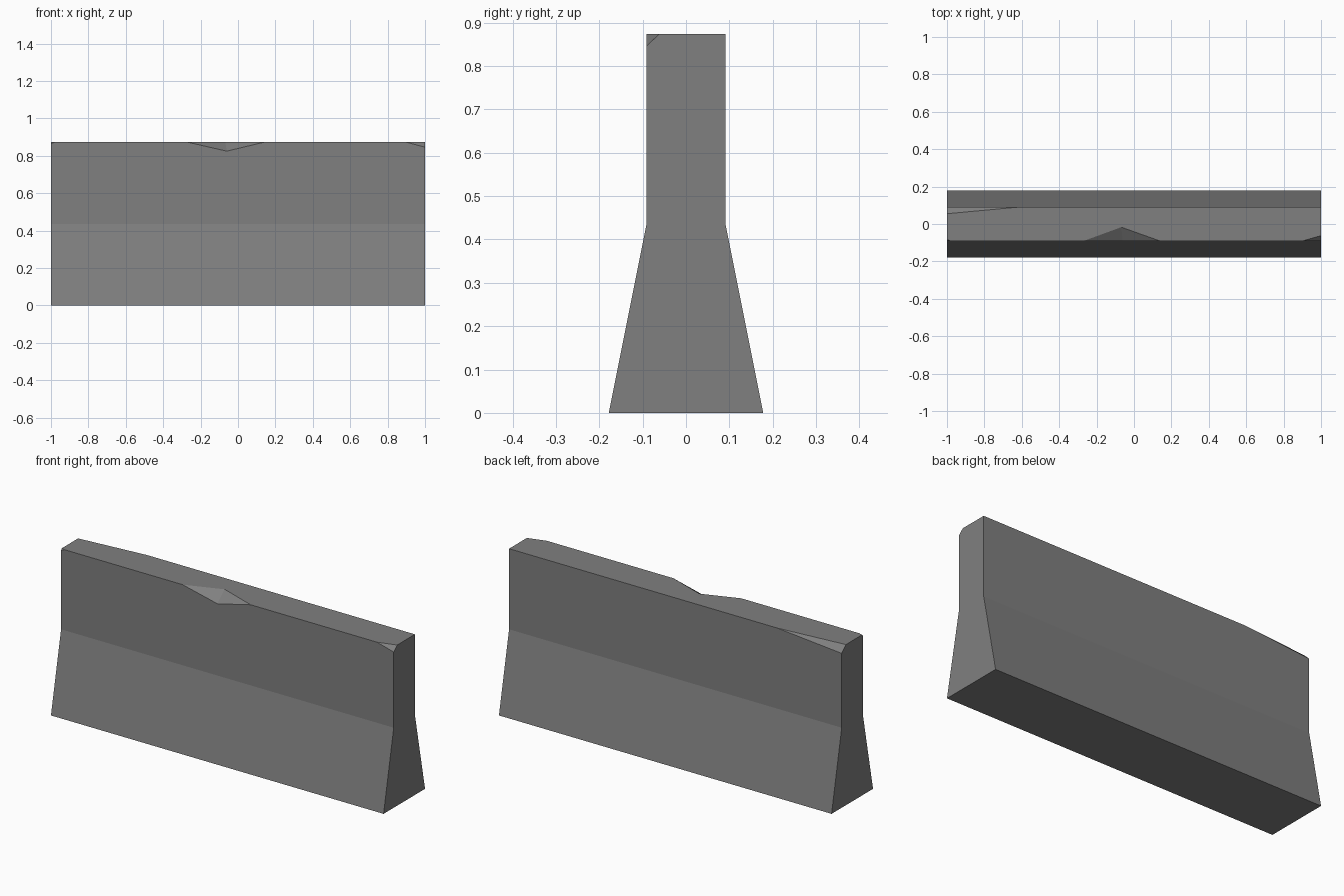
import bpy, bmesh
from mathutils import Vector

if "Cube" in bpy.data.objects:
    bpy.data.objects.remove(bpy.data.objects["Cube"])

TOP, KNEE, HALF_TOP, HALF_BASE = 0.873, 0.435, 0.091, 0.178

concrete = bpy.data.materials.new("concrete_grey")
concrete.diffuse_color = (0.214, 0.214, 0.214, 1)
concrete.use_nodes = True
concrete.node_tree.nodes["Principled BSDF"].inputs["Base Color"].default_value = concrete.diffuse_color


def add_object(name, bm):
    bmesh.ops.recalc_face_normals(bm, faces=bm.faces[:])
    mesh = bpy.data.meshes.new(name)
    bm.to_mesh(mesh)
    bm.free()
    mesh.materials.append(concrete)
    obj = bpy.data.objects.new(name, mesh)
    bpy.context.collection.objects.link(obj)
    return obj


def chip_corner(bm, sx, sy, dx, dy, dz):
    """Slice a flat chip off one upper corner."""
    corner = Vector((sx, sy * HALF_TOP, TOP))
    normal = Vector((sx / dx, sy / dy, 1 / dz)).normalized()
    cut = bmesh.ops.bisect_plane(
        bm, geom=bm.verts[:] + bm.edges[:] + bm.faces[:], dist=1e-6,
        plane_co=corner - Vector((0, 0, dz)), plane_no=normal, clear_outer=True)
    edges = [e for e in cut["geom_cut"] if isinstance(e, bmesh.types.BMEdge)]
    bmesh.ops.holes_fill(bm, edges=edges, sides=0)


# Barrier body: symmetric profile swept along x
half = [(HALF_BASE, 0), (HALF_TOP, KNEE), (HALF_TOP, TOP)]
profile = half + [(-y, z) for y, z in reversed(half)]
bm = bmesh.new()
face = bm.faces.new([bm.verts.new((-1, y, z)) for y, z in profile])
swept = bmesh.ops.extrude_face_region(bm, geom=[face], use_keep_orig=True)
bmesh.ops.translate(bm, vec=(2, 0, 0),
                    verts=[v for v in swept["geom"] if isinstance(v, bmesh.types.BMVert)])
bmesh.ops.recalc_face_normals(bm, faces=bm.faces[:])

# Broken corners
chip_corner(bm, 1, -1, 0.10, 0.029, 0.027)
chip_corner(bm, -1, 1, 0.39, 0.036, 0.034)
chip_corner(bm, -1, -1, 0.02, 0.008, 0.008)
barrier = add_object("concrete_barrier", bm)

# Notch in the front top edge: wedge cutter extended past the surfaces
left = Vector((-0.27, -HALF_TOP, TOP))
right = Vector((0.14, -HALF_TOP, TOP))
low = Vector((-0.06, -HALF_TOP, 0.825))
back = Vector((-0.068, -0.017, TOP))
mid = (low + back) / 2
bm = bmesh.new()
for p in (low * 2 - back, back * 2 - low, left * 2 - mid, right * 2 - mid):
    bm.verts.new(p)
bmesh.ops.convex_hull(bm, input=bm.verts[:])
cutter = add_object("notch_cutter", bm)
cutter.hide_render = True
cutter.display_type = 'WIRE'

mod = barrier.modifiers.new("notch", 'BOOLEAN')
mod.operation = 'DIFFERENCE'
mod.solver = 'EXACT'
mod.object = cutter
